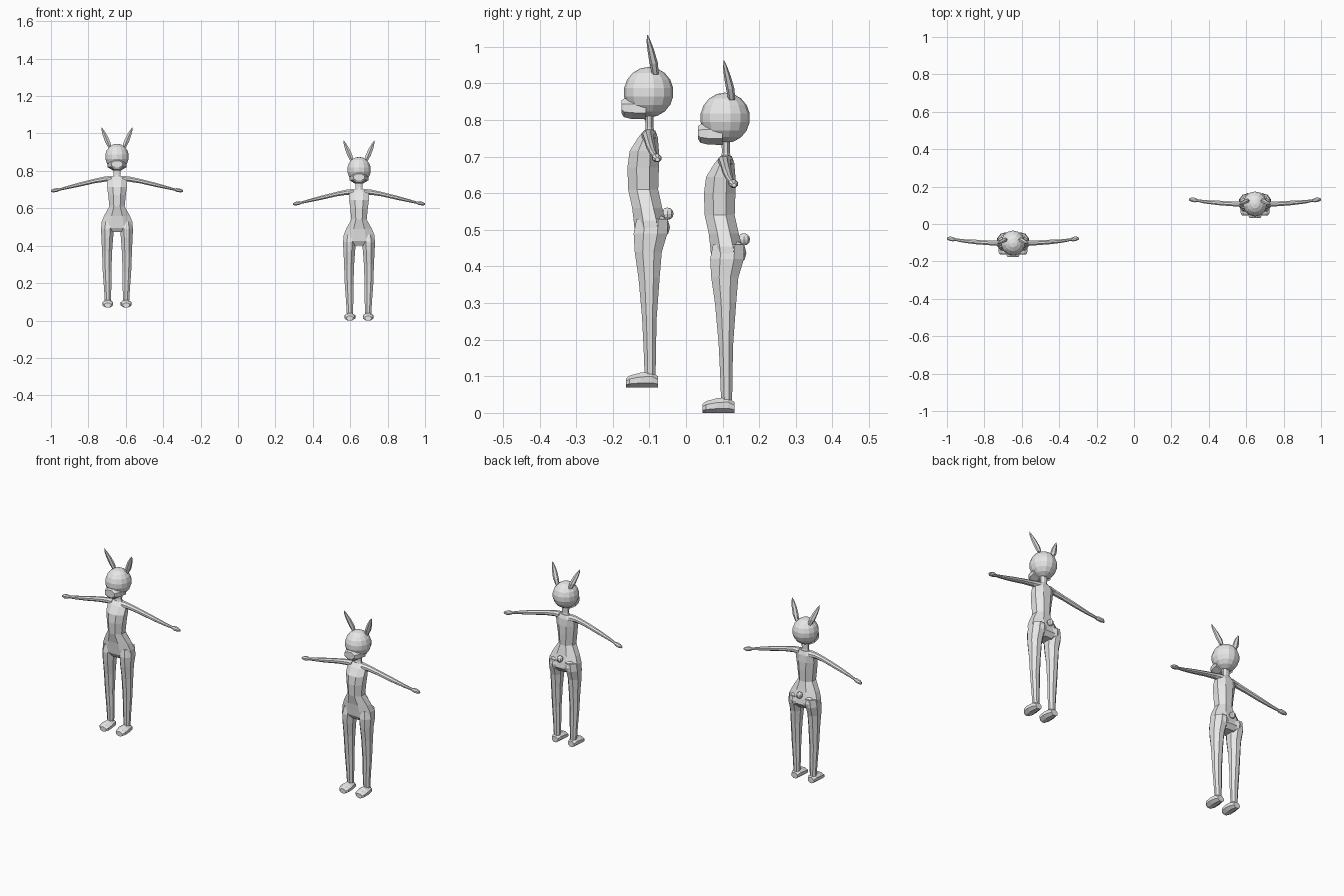
import bpy, bmesh, math
from mathutils import Vector

cube = bpy.data.objects.get("Cube")
if cube:
    bpy.data.objects.remove(cube, do_unlink=True)

grey = bpy.data.materials.new("light_grey")
grey.use_nodes = True
grey.diffuse_color = (0.8, 0.8, 0.8, 1)
grey.node_tree.nodes["Principled BSDF"].inputs["Base Color"].default_value = (0.8, 0.8, 0.8, 1)


def finish(bm, name, origin, side=1):
    """Mirror if needed, close up and place a part."""
    for v in bm.verts:
        v.co.x *= side
    bmesh.ops.recalc_face_normals(bm, faces=bm.faces)
    mesh = bpy.data.meshes.new(name)
    bm.to_mesh(mesh)
    bm.free()
    mesh.materials.append(grey)
    obj = bpy.data.objects.new(name, mesh)
    obj.location = origin
    bpy.context.collection.objects.link(obj)
    return obj


def loft(name, origin, axis, rings, side=1, n=8):
    """Skin rings of (x, y, z, radius a, radius b) set square to the axis."""
    u, w = {"x": ((0, 1, 0), (0, 0, 1)), "y": ((1, 0, 0), (0, 0, 1)),
            "z": ((1, 0, 0), (0, 1, 0))}[axis]
    bm = bmesh.new()
    fit = 1 / math.cos(math.pi / n)
    loops = []
    for x, y, z, a, b in rings:
        loop = []
        for i in range(n):
            t = 2 * math.pi * (i + 0.5) / n
            p = Vector((x, y, z)) + fit * (Vector(u) * a * math.cos(t) + Vector(w) * b * math.sin(t))
            loop.append(bm.verts.new(p))
        loops.append(loop)
    for lo, hi in zip(loops, loops[1:]):
        for i in range(n):
            j = (i + 1) % n
            bm.faces.new((lo[i], lo[j], hi[j], hi[i]))
    bm.faces.new(loops[0])
    bm.faces.new(loops[-1])
    return finish(bm, name, origin, side)


def ball(name, origin, centre, radii, side=1, segments=8, rings=6):
    bm = bmesh.new()
    bmesh.ops.create_uvsphere(bm, u_segments=segments, v_segments=rings, radius=1)
    for v in bm.verts:
        v.co = Vector(c + r * k for c, r, k in zip(centre, radii, v.co))
    return finish(bm, name, origin, side)


TORSO = [(0, .113, .402, .045, .03), (0, .114, .425, .084, .045), (0, .110, .455, .083, .044),
         (0, .103, .49, .069, .041), (0, .092, .54, .041, .041), (0, .092, .60, .047, .043),
         (0, .095, .645, .053, .040), (0, .105, .682, .054, .027), (0, .110, .702, .03, .015)]
NECK = [(0, .109, .69, .024, .016), (0, .109, .71, .018, .011), (0, .109, .75, .019, .012)]
LEG = [(.046, .116, .46, .034, .042), (.051, .112, .42, .035, .046), (.052, .106, .37, .031, .037),
       (.053, .108, .30, .027, .029), (.053, .109, .19, .023, .020), (.050, .110, .11, .020, .017),
       (.049, .111, .03, .016, .015)]
FOOT = [(.049, .132, .015, .018, .015), (.049, .115, .021, .024, .021), (.049, .085, .020, .029, .020),
        (.049, .055, .016, .027, .016), (.049, .045, .012, .018, .012)]
ARM = [(.030, .108, .688, .020, .016), (.065, .106, .686, .015, .014), (.12, .108, .676, .013, .012),
       (.20, .113, .657, .012, .011), (.27, .119, .640, .009, .008), (.31, .126, .630, .007, .006)]
HAND = [(.308, .126, .630, .007, .006), (.320, .128, .628, .012, .010), (.338, .130, .625, .012, .010),
        (.353, .131, .622, .005, .005)]
EAR = [(.038, .125, .855, .009, .008), (.050, .121, .885, .014, .010), (.064, .113, .92, .012, .008),
       (.075, .107, .945, .007, .005), (.082, .104, .962, .001, .001)]
# muzzle tapers forward from the face
MUZZLE = [(0, .10, .762, .050, .030), (0, .06, .762, .042, .029), (0, .039, .763, .033, .025),
          (0, .033, .766, .029, .018)]

for figure, origin in (("rear", (.647, 0, 0)), ("front", (-.647, -.209, .07))):
    loft(figure + "_torso", origin, "z", TORSO)
    loft(figure + "_neck", origin, "z", NECK)
    ball(figure + "_head", origin, (0, .107, .806), (.065, .068, .069), 1, 14, 9)
    loft(figure + "_muzzle", origin, "y", MUZZLE)
    ball(figure + "_tail", origin, (0, .158, .474), (.016, .017, .017))
    for label, side in (("left", 1), ("right", -1)):
        tag = figure + "_" + label
        loft(tag + "_leg", origin, "z", LEG, side)
        loft(tag + "_foot", origin, "y", FOOT, side)
        loft(tag + "_arm", origin, "x", ARM, side)
        loft(tag + "_hand", origin, "x", HAND, side)
        loft(tag + "_ear", origin, "z", EAR, side, 6)
        ball(tag + "_buttock", origin, (.040, .133, .437), (.037, .032, .034), side)
